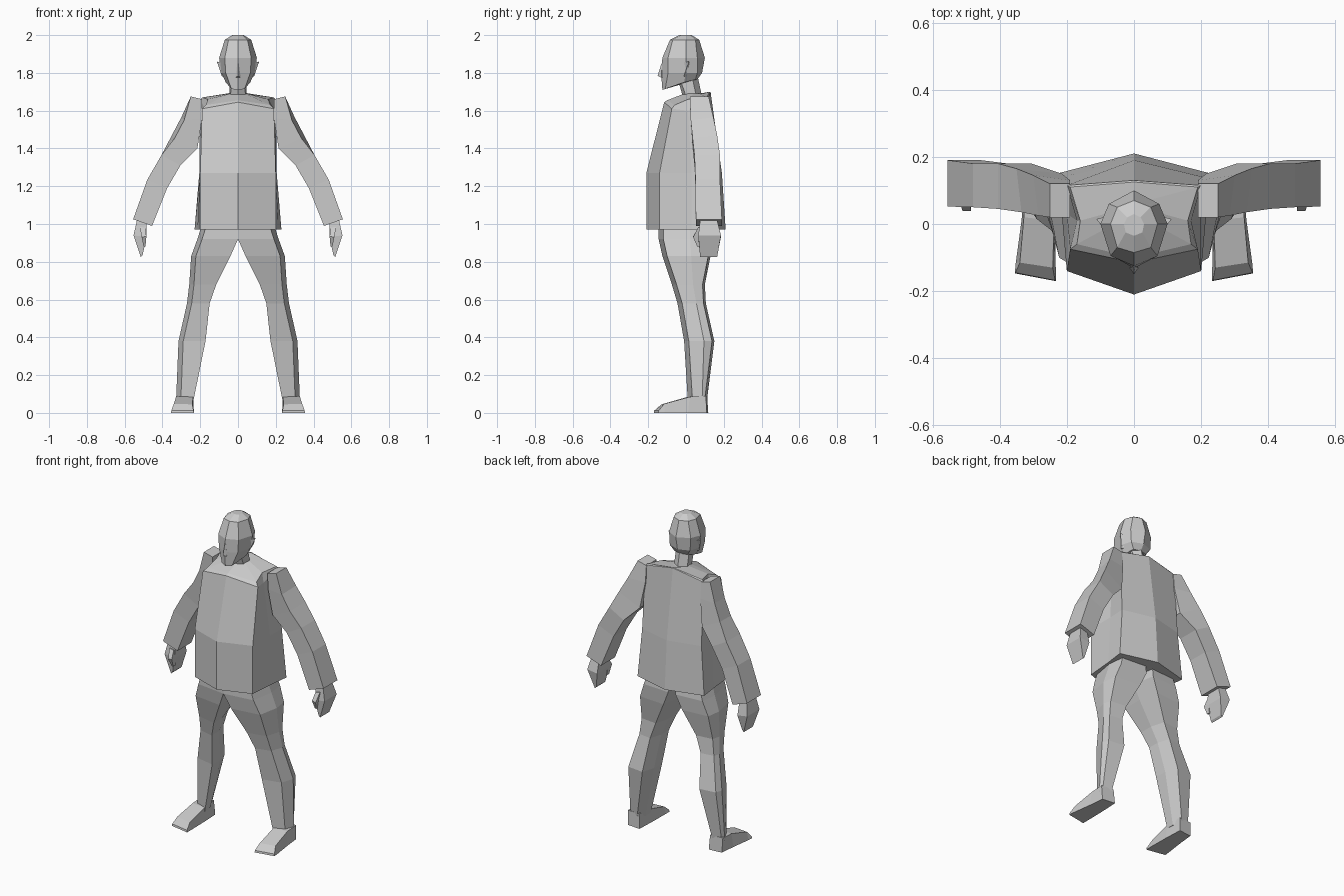
import bpy
import bmesh

cube = bpy.data.objects.get("Cube")
if cube:
    bpy.data.objects.remove(cube, do_unlink=True)

grey = bpy.data.materials.new("plain_grey")
grey.use_nodes = True
grey.diffuse_color = (0.6, 0.6, 0.6, 1)
grey.node_tree.nodes["Principled BSDF"].inputs["Base Color"].default_value = (0.6, 0.6, 0.6, 1)


def loft(name, rings):
    """Skin a stack of equally long point rings and cap both ends."""
    bm = bmesh.new()
    loops = [[bm.verts.new(point) for point in ring] for ring in rings]
    count = len(loops[0])
    for low, high in zip(loops, loops[1:]):
        for i in range(count):
            j = (i + 1) % count
            bm.faces.new((low[i], low[j], high[j], high[i]))
    bm.faces.new(loops[0][::-1])
    bm.faces.new(loops[-1])
    bmesh.ops.recalc_face_normals(bm, faces=bm.faces)
    mesh = bpy.data.meshes.new(name)
    bm.to_mesh(mesh)
    bm.free()
    mesh.materials.append(grey)
    obj = bpy.data.objects.new(name, mesh)
    bpy.context.collection.objects.link(obj)
    return obj


def mirrored(point):
    return (-point[0], point[1], point[2])


def centred(name, half_rings):
    """Loft half rings that run from the front centre to the back centre."""
    rings = []
    for half in half_rings:
        rings.append(half + [mirrored(p) for p in reversed(half[1:-1])])
    return loft(name, rings)


def pair(name, rings):
    """Loft a part on the left and repeat it on the right."""
    loft("left_" + name, rings)
    loft("right_" + name, [[mirrored(p) for p in ring] for ring in rings])


def level(z, outline):
    return [(x, y, z) for x, y in outline]


# Jacket: ridged front and back, sloping shoulders, collar
centred("jacket", [
    level(0.97, [(0, -.21), (.2, -.14), (.215, .03), (.23, .15), (0, .21)]),
    level(1.27, [(0, -.21), (.2, -.14), (.2, .03), (.205, .14), (0, .19)]),
    [(0, -.115, 1.645), (.19, -.075, 1.61), (.17, .01, 1.6), (.2, .115, 1.66), (0, .13, 1.7)],
    [(0, -.1, 1.655), (.17, -.06, 1.63), (.16, .01, 1.66), (.19, .11, 1.67), (0, .125, 1.7)],
    [(0, -.01, 1.69), (.04, .01, 1.69), (.05, .04, 1.69), (.04, .07, 1.69), (0, .09, 1.69)],
])

# Neck leaning forward
centred("neck", [
    level(1.65, [(0, -.01), (.04, .01), (.045, .06), (0, .09)]),
    level(1.79, [(0, -.05), (.035, -.04), (.045, .03), (0, .06)]),
])

# Head from jaw to crown
centred("head", [
    [(0, -.125, 1.71), (.035, -.11, 1.715), (.065, -.01, 1.75), (.045, .05, 1.765), (0, .06, 1.765)],
    level(1.8, [(0, -.132), (.065, -.095), (.088, 0), (.07, .06), (0, .085)]),
    level(1.88, [(0, -.125), (.07, -.095), (.1, 0), (.075, .06), (0, .1)]),
    level(1.975, [(0, -.085), (.05, -.07), (.07, 0), (.05, .05), (0, .07)]),
    level(2.0, [(0, -.035), (.025, -.025), (.03, 0), (.02, .02), (0, .03)]),
])

# Nose wedge
centred("nose", [
    [(0, -.15, 1.785), (.014, -.13, 1.775), (0, -.12, 1.775)],
    [(0, -.13, 1.85), (.004, -.127, 1.85), (0, -.12, 1.85)],
])

# Ears: thin wedges flaring away from the head
pair("ear", [
    [(.075, -.01, 1.78), (.085, -.012, 1.78), (.08, .005, 1.78)],
    [(.09, -.015, 1.855), (.112, .015, 1.86), (.09, .02, 1.855)],
])


def sleeve_ring(inner, outer, front, back, slant=0.0):
    (xi, zi), (xo, zo) = inner, outer
    return [(xi, front, zi), (xo - slant, front, zo - slant),
            (xo, back, zo), (xi, back - slant, zi)]


# Sleeves, upper and lower, meeting at the elbow
elbow = sleeve_ring((.305, 1.31), (.405, 1.365), .045, .18)
pair("upper_sleeve", [
    sleeve_ring((.19, 1.66), (.25, 1.675), .02, .12),
    sleeve_ring((.19, 1.56), (.3, 1.565), .025, .145, .015),
    sleeve_ring((.215, 1.4), (.35, 1.47), .035, .165, .015),
    elbow,
])
pair("lower_sleeve", [
    elbow,
    sleeve_ring((.375, 1.19), (.48, 1.235), .05, .18),
    sleeve_ring((.455, .99), (.555, 1.025), .052, .19),
])

# Hands with a thumb at the front
pair("hand", [
    sleeve_ring((.485, 1.01), (.535, 1.02), .075, .165),
    sleeve_ring((.485, .93), (.553, .94), .065, .185),
    sleeve_ring((.505, .835), (.515, .825), .075, .165),
])
pair("thumb", [
    sleeve_ring((.49, .98), (.52, .985), .065, .1),
    sleeve_ring((.485, .935), (.51, .93), .038, .08),
    sleeve_ring((.49, .88), (.5, .88), .06, .08),
])


def leg_ring(z, inner, outer, front, back):
    skew = 0.025
    middle = (front + back) / 2
    return [(inner, front, z), (outer - skew, front + skew, z), (outer, middle + skew, z),
            (outer - skew / 2, back - skew / 2, z), (inner + skew, back, z),
            (inner, middle, z)]


# Trouser legs from waist to ankle
pair("leg", [
    leg_ring(1.0, 0, .19, -.145, .13),
    leg_ring(.92, 0, .215, -.145, .14),
    leg_ring(.83, .04, .248, -.125, .13),
    leg_ring(.68, .115, .258, -.075, .1),
    leg_ring(.58, .15, .27, -.045, .105),
    leg_ring(.38, .172, .315, -.01, .15),
    leg_ring(.06, .237, .328, .01, .11),
])

# Shoes: heel, instep and splayed toe, lofted from back to front
pair("shoe", [
    [(.24, .118, 0), (.325, .11, 0), (.328, .105, .09), (.245, .112, .09)],
    [(.235, .0, 0), (.335, .01, 0), (.328, .02, .085), (.238, .01, .085)],
    [(.233, -.13, 0), (.352, -.115, 0), (.34, -.115, .048), (.242, -.13, .045)],
    [(.233, -.17, 0), (.355, -.147, 0), (.353, -.145, .012), (.235, -.168, .012)],
])
